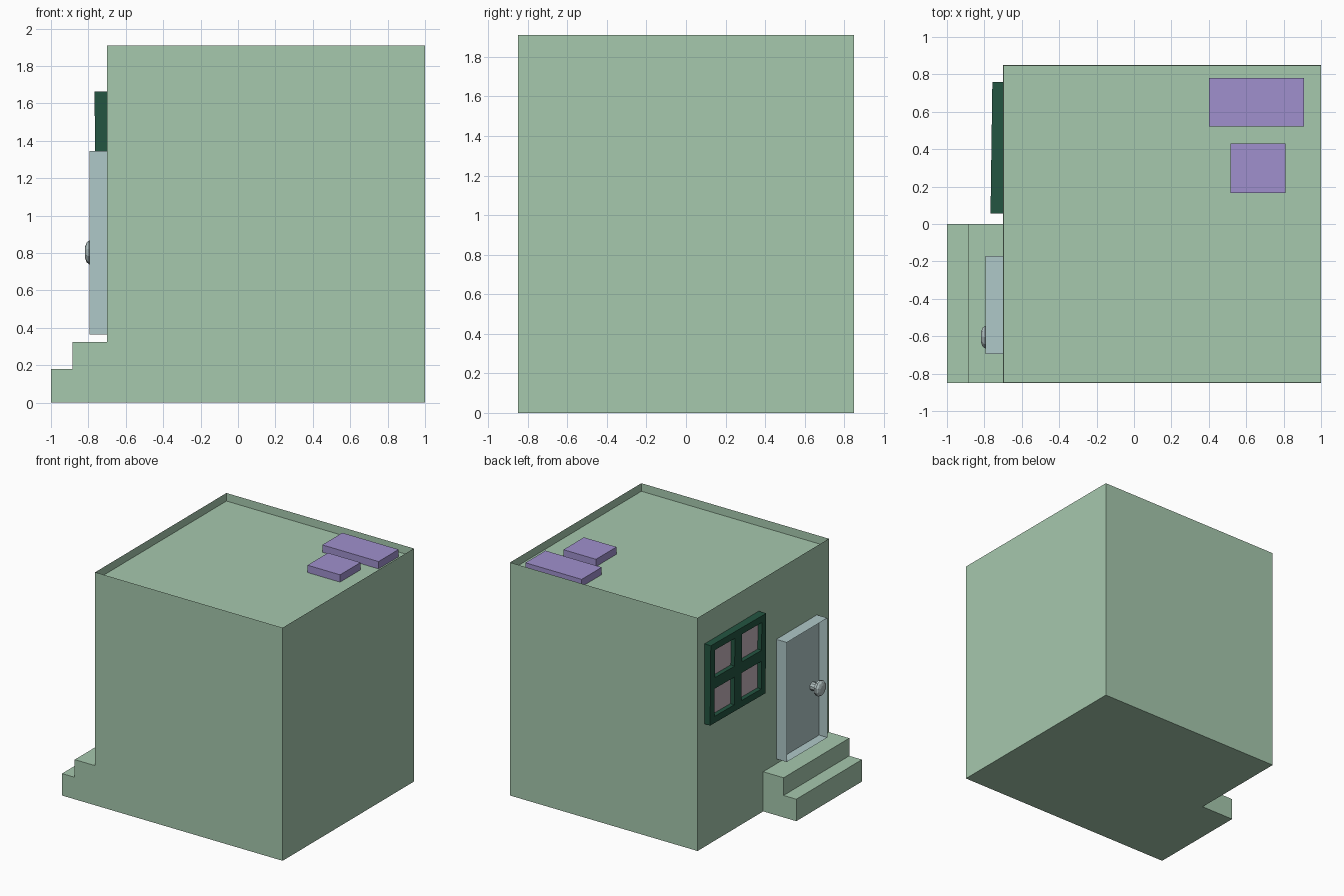
import bpy, bmesh, math
from mathutils import Vector, Matrix

if "Cube" in bpy.data.objects:
    bpy.data.objects.remove(bpy.data.objects["Cube"])


def material(name, rgb):
    m = bpy.data.materials.new(name)
    m.diffuse_color = (*rgb, 1)
    m.use_nodes = True
    m.node_tree.nodes["Principled BSDF"].inputs["Base Color"].default_value = m.diffuse_color
    return m


GREEN = material("wall_green", (0.38, 0.58, 0.42))
PURPLE = material("slab_purple", (0.35, 0.28, 0.61))
DARK = material("frame_green", (0.017, 0.09, 0.053))
BLUE = material("door_blue", (0.43, 0.58, 0.58))
PINK = material("pane_pink", (0.54, 0.45, 0.49))
STEEL = material("knob_steel", (0.45, 0.54, 0.54))


def add_box(bm, lo, hi):
    lo, hi = Vector(lo), Vector(hi)
    mat = Matrix.Translation((lo + hi) / 2) @ Matrix.Diagonal((*(hi - lo), 1))
    bmesh.ops.create_cube(bm, size=1, matrix=mat)


def finish(bm, name, mat):
    bmesh.ops.recalc_face_normals(bm, faces=bm.faces[:])
    me = bpy.data.meshes.new(name)
    bm.to_mesh(me)
    bm.free()
    me.materials.append(mat)
    ob = bpy.data.objects.new(name, me)
    bpy.context.collection.objects.link(ob)
    return ob


def boxes(name, mat, spans):
    bm = bmesh.new()
    for lo, hi in spans:
        add_box(bm, lo, hi)
    return finish(bm, name, mat)


def tray(name, mat, lo, hi, side, rim, depth):
    """Box with a thin-rimmed recess in the face that looks towards side."""
    bm = bmesh.new()
    add_box(bm, lo, hi)
    side = Vector(side)
    bm.normal_update()
    face = max(bm.faces, key=lambda f: f.normal.dot(side))
    bmesh.ops.inset_region(bm, faces=[face], thickness=rim)
    bmesh.ops.translate(bm, verts=face.verts[:], vec=-side * depth)
    return finish(bm, name, mat)


# House body with sunken flat roof
tray("house_body", GREEN, (-0.70, -0.85, 0), (1, 0.85, 1.91), (0, 0, 1), 0.002, 0.065)

# Two entrance steps, one extruded profile
bm = bmesh.new()
profile = [(-1, 0), (-0.70, 0), (-0.70, 0.325), (-0.885, 0.325), (-0.885, 0.18), (-1, 0.18)]
f = bm.faces.new([bm.verts.new((x, -0.85, z)) for x, z in profile])
ext = bmesh.ops.extrude_face_region(bm, geom=[f])
bmesh.ops.translate(bm, vec=(0, 0.85, 0),
                    verts=[v for v in ext["geom"] if isinstance(v, bmesh.types.BMVert)])
finish(bm, "entrance_steps", GREEN)

# Roof slabs
boxes("roof_slab_large", PURPLE, [((0.40, 0.52, 1.84), (0.91, 0.78, 1.905))])
boxes("roof_slab_small", PURPLE, [((0.515, 0.165, 1.84), (0.81, 0.43, 1.905))])

# Door with thin surround and recessed panel
tray("door", BLUE, (-0.795, -0.695, 0.365), (-0.69, -0.17, 1.345), (-1, 0, 0), 0.003, 0.073)

# Door knob: turned profile (x, radius)
SEG = 10
bm = bmesh.new()
rings = []
for x, r in [(-0.715, 0.034), (-0.765, 0.034), (-0.775, 0.06), (-0.796, 0.064),
             (-0.81, 0.052), (-0.818, 0.03)]:
    rings.append([bm.verts.new((x, -0.605 + r * math.cos(a), 0.803 + r * math.sin(a)))
                  for a in (2 * math.pi * (i + 0.5) / SEG for i in range(SEG))])
for a, b in zip(rings, rings[1:]):
    for i in range(SEG):
        j = (i + 1) % SEG
        bm.faces.new((a[i], a[j], b[j], b[i]))
bm.faces.new(rings[0])
bm.faces.new(rings[-1])
finish(bm, "door_knob", STEEL)

# Window, modelled around its centre and hung slightly askew
W, H = 0.352, 0.328
BORDER, MID = 0.055, 0.045
X0, X1 = -0.039, 0.05
bars = [((X0, y0, -H), (X1, y1, H))
        for y0, y1 in ((-W, -W + BORDER), (-MID, MID), (W - BORDER, W))]
for z0, z1 in ((-H, -H + BORDER), (-MID, MID), (H - BORDER, H)):
    for y0, y1 in ((-W + BORDER, -MID), (MID, W - BORDER)):
        bars.append(((X0, y0, z0), (X1, y1, z1)))
frame = boxes("window_frame", DARK, bars)
panes = boxes("window_panes", PINK, [
    ((-0.003, y - 0.13, z - 0.12), (0.04, y + 0.13, z + 0.12))
    for y in (-0.171, 0.171) for z in (-0.159, 0.159)])
for ob in (frame, panes):
    ob.location = (-0.72, 0.408, 1.335)
    ob.rotation_euler = (0, -0.01, -0.014)
